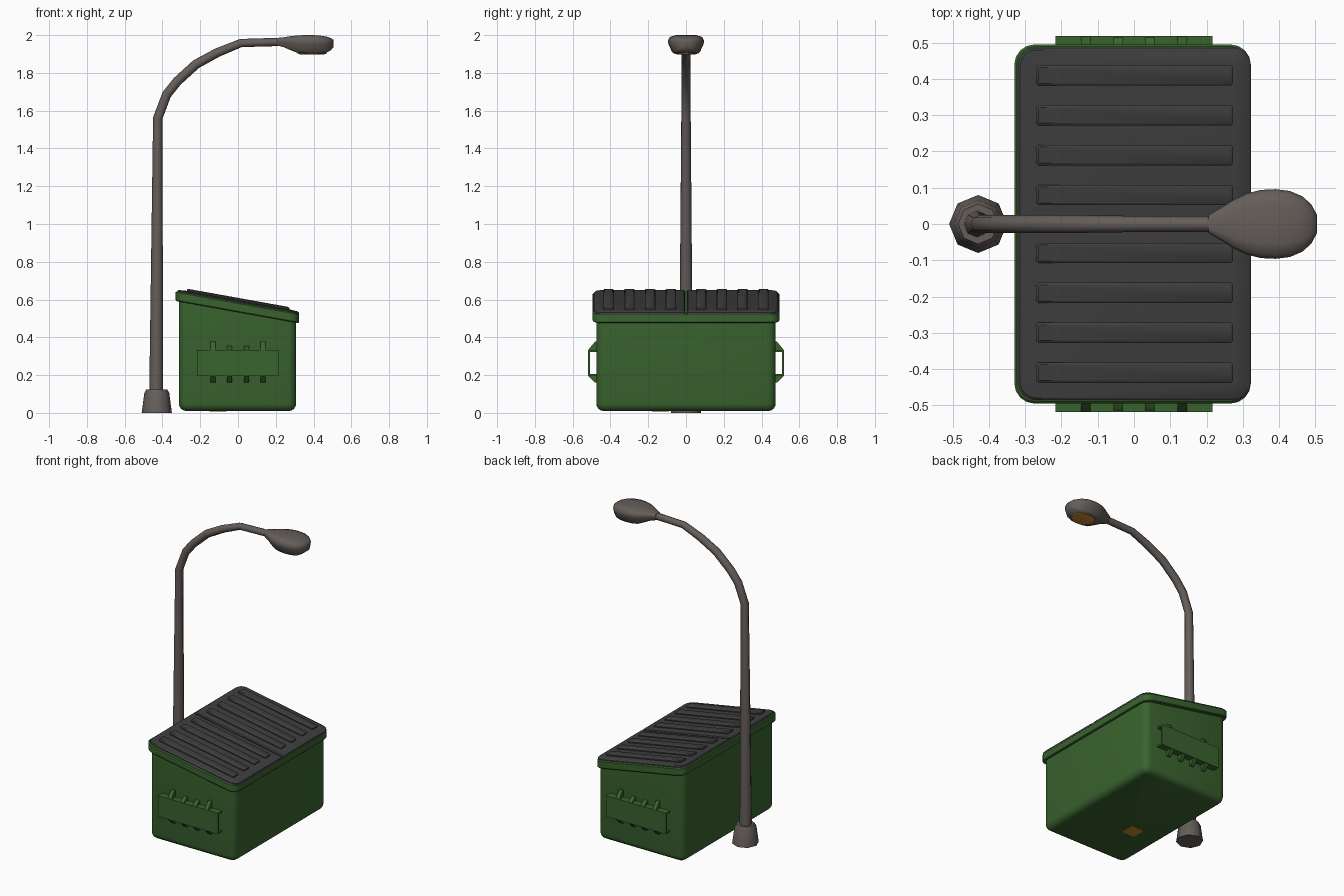
import bpy, bmesh, math
from mathutils import Vector

if "Cube" in bpy.data.objects:
    bpy.data.objects.remove(bpy.data.objects["Cube"])


def material(name, rgb):
    m = bpy.data.materials.new(name)
    m.diffuse_color = (*rgb, 1)
    m.use_nodes = True
    m.node_tree.nodes["Principled BSDF"].inputs["Base Color"].default_value = m.diffuse_color
    return m


GREEN = material("bin_green", (0.042, 0.125, 0.028))
DARK = material("lid_charcoal", (0.05, 0.05, 0.05))
METAL = material("lamp_grey", (0.13, 0.112, 0.102))
ORANGE = material("lamp_orange", (0.6, 0.24, 0.03))


def loft(name, rings, mat, angle=35):
    """Skin a list of equal-length point rings and cap both ends."""
    bm = bmesh.new()
    vs = [[bm.verts.new(p) for p in ring] for ring in rings]
    n = len(vs[0])
    for a, b in zip(vs, vs[1:]):
        for i in range(n):
            j = (i + 1) % n
            bm.faces.new((a[i], a[j], b[j], b[i]))
    bm.faces.new(vs[0][::-1])
    bm.faces.new(vs[-1])
    bmesh.ops.recalc_face_normals(bm, faces=bm.faces)
    me = bpy.data.meshes.new(name)
    bm.to_mesh(me)
    bm.free()
    me.materials.append(mat)
    ob = bpy.data.objects.new(name, me)
    bpy.context.collection.objects.link(ob)
    bpy.ops.object.select_all(action='DESELECT')
    ob.select_set(True)
    bpy.context.view_layer.objects.active = ob
    bpy.ops.object.shade_smooth_by_angle(angle=math.radians(angle))
    return ob


def slope(x):
    """Height of the tilted bin top."""
    return 0.585 - 0.18 * x


def rrect(x0, x1, y0, y1, radii, z, inset=0.0, seg=4):
    """Rounded rectangle ring; z is a number or a function of x."""
    x0, x1, y0, y1 = x0 + inset, x1 - inset, y0 + inset, y1 - inset
    corners = [(x1, y1, -1, -1), (x0, y1, 1, -1), (x0, y0, 1, 1), (x1, y0, -1, 1)]
    pts = []
    for k, ((cx, cy, sx, sy), r) in enumerate(zip(corners, radii)):
        r = max(r - inset, 0.004)
        for i in range(seg + 1):
            a = math.pi / 2 * (k + i / seg)
            x = cx + sx * r + r * math.cos(a)
            y = cy + sy * r + r * math.sin(a)
            pts.append(Vector((x, y, z(x) if callable(z) else z)))
    return pts


def above(d):
    return lambda x: slope(x) + d


def box(name, x0, x1, y0, y1, z0, z1, mat):
    return loft(name, [[(x0, y0, z), (x1, y0, z), (x1, y1, z), (x0, y1, z)] for z in (z0, z1)], mat)


# Bin body with rounded bottom edge
B = (-0.313, 0.308, -0.475, 0.475, [0.045] * 4)
arc = [math.radians(a) for a in (0, 22.5, 45, 67.5, 90)]
rings = [rrect(*B, 0.01 + 0.04 * (1 - math.cos(a)), 0.04 * (1 - math.sin(a))) for a in arc]
loft("bin_body", rings + [rrect(*B, above(-0.02))], GREEN)

# Sloped rim
R = (-0.33, 0.322, -0.495, 0.495, [0.055] * 4)
loft("bin_rim", [rrect(*R, above(-0.052), 0.004), rrect(*R, above(-0.047)),
                 rrect(*R, above(-0.006)), rrect(*R, above(0.0), 0.006)], GREEN)

# Two lids with four raised ribs each
for side, s in (("back", 1), ("front", -1)):
    y0, y1 = sorted((0.004 * s, 0.486 * s))
    radii = [0.05, 0.05, 0.01, 0.01] if s > 0 else [0.01, 0.01, 0.05, 0.05]
    L = (-0.32, 0.323, y0, y1, radii)
    loft("lid_" + side, [rrect(*L, above(-0.008)), rrect(*L, above(0.004)),
                         rrect(*L, above(0.009), 0.006), rrect(*L, above(0.012), 0.045)], DARK)
    for i in range(4):
        y = s * (0.08 + 0.11 * i)
        P = (-0.27, 0.273, y - 0.028, y + 0.028, [0.006] * 4)
        loft(f"lid_rib_{side}_{i + 1}", [rrect(*P, above(0.0), 0, 1), rrect(*P, above(0.019), 0, 1),
                                        rrect(*P, above(0.024), 0.006, 1)], DARK)

# Lifting sleeves on both ends, open along x, with gussets
for side, s in (("back", 1), ("front", -1)):
    def ys(a, b):
        return sorted((s * a, s * b))
    box(f"sleeve_plate_{side}", -0.217, 0.217, *ys(0.508, 0.519), 0.195, 0.332, GREEN)
    box(f"sleeve_top_{side}", -0.217, 0.217, *ys(0.47, 0.51), 0.322, 0.332, GREEN)
    box(f"sleeve_bottom_{side}", -0.217, 0.217, *ys(0.47, 0.51), 0.195, 0.205, GREEN)
    for i, x in enumerate((-0.133, -0.044, 0.044, 0.133)):
        top = 0.377 if i in (0, 3) else 0.355
        for part, za, zb in (("upper", 0.328, top), ("lower", 0.199, 0.16)):
            tri = [(0.47, za), (0.519, za), (0.512, za + (zb - za) * 0.25), (0.482, zb), (0.47, zb)]
            loft(f"sleeve_gusset_{part}_{side}_{i + 1}",
                 [[(x + d, s * y, z) for y, z in tri] for d in (-0.013, 0.013)], GREEN)

# Orange patch under the bin
box("underside_patch", -0.15, -0.06, -0.18, -0.09, 0.007, 0.012, ORANGE)


def octagon(x, z, r):
    return [(x + r * math.cos(k * math.pi / 4), r * math.sin(k * math.pi / 4), z) for k in range(8)]


# Lamp base
loft("lamp_base", [octagon(-0.43, z, r) for z, r in ((0, 0.08), (0.105, 0.066), (0.125, 0.055))],
     METAL, 50)

# Lamp pole and curved arm: tube swept along a path of (x, z, radius)
path = [(-0.433, 0.1, 0.037), (-0.425, 1.56, 0.025), (-0.378, 1.685, 0.025), (-0.322, 1.755, 0.025),
        (-0.222, 1.846, 0.025), (-0.11, 1.907, 0.024), (0.015, 1.958, 0.022), (0.25, 1.965, 0.022)]
rings = []
for i, (x, z, r) in enumerate(path):
    p = Vector((x, 0, z))
    dirs = [Vector((path[j + 1][0] - path[j][0], 0, path[j + 1][1] - path[j][1])).normalized()
            for j in (i - 1, i) if 0 <= j < len(path) - 1]
    t = sum(dirs, Vector()).normalized()
    n = Vector((-t.z, 0, t.x))
    rings.append([p + r * (math.cos(a) * n + math.sin(a) * Vector((0, 1, 0)))
                  for a in (k * math.pi / 4 for k in range(8))])
loft("lamp_pole_and_arm", rings, METAL, 50)

# Teardrop lamp head: cross-sections of (x, half width, top, bottom)
half = [(0.55, 1), (0.9, 0.9), (1, 0.7), (0.97, 0.5), (0.78, 0.1), (0.68, 0)]
section = half + [(-a, b) for a, b in reversed(half)]
stations = [(0.205, 0.024, 1.985, 1.945), (0.24, 0.045, 1.988, 1.937), (0.275, 0.067, 1.994, 1.922),
            (0.31, 0.084, 1.998, 1.908), (0.35, 0.094, 2.0, 1.904), (0.39, 0.096, 2.0, 1.903),
            (0.43, 0.091, 1.998, 1.903), (0.465, 0.076, 1.993, 1.906), (0.49, 0.053, 1.985, 1.918),
            (0.505, 0.024, 1.975, 1.935)]
loft("lamp_head", [[(x, w * a, zb + (zt - zb) * b) for a, b in section]
                   for x, w, zt, zb in stations], METAL, 50)

# Orange oval lens under the head
loft("lamp_lens", [[(0.392 + 0.078 * k * math.cos(a), 0.06 * k * math.sin(a), z)
                    for a in (i * math.pi / 8 for i in range(16))]
                   for z, k in ((1.91, 1), (1.901, 0.97), (1.898, 0.8))], ORANGE)
